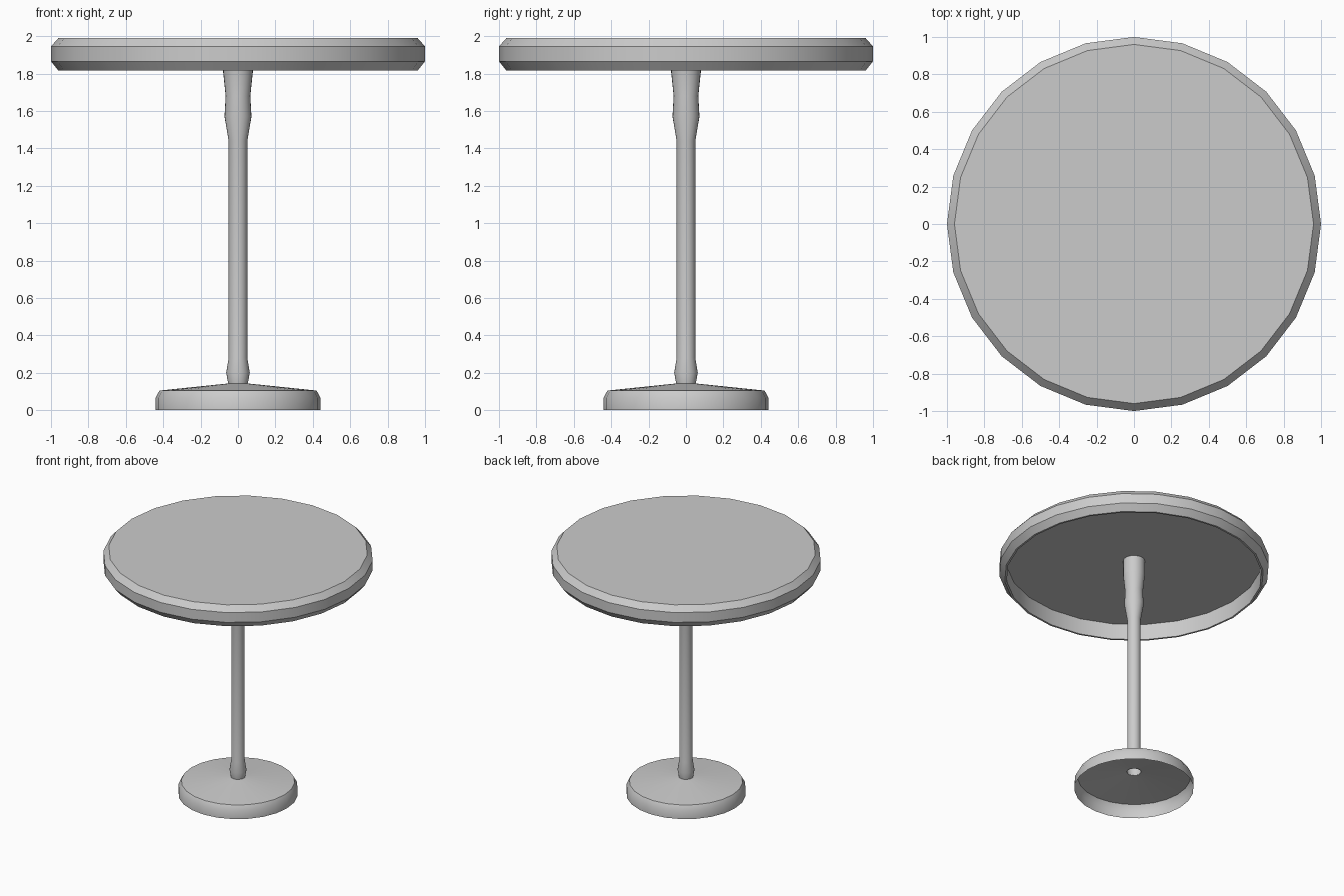
import bpy
import bmesh
import math

cube = bpy.data.objects.get("Cube")
if cube:
    bpy.data.objects.remove(cube, do_unlink=True)

grey = bpy.data.materials.new("plain grey")
grey.use_nodes = True
colour = (0.6, 0.6, 0.6, 1)
grey.diffuse_color = colour
grey.node_tree.nodes["Principled BSDF"].inputs["Base Color"].default_value = colour


def lathe(name, profile, sides):
    """Spin a (radius, height) profile, listed from bottom to top, about z."""
    bm = bmesh.new()
    verts = [bm.verts.new((r, 0, z)) for r, z in profile]
    edges = [bm.edges.new(pair) for pair in zip(verts, verts[1:])]
    bmesh.ops.spin(bm, geom=verts + edges, cent=(0, 0, 0), axis=(0, 0, 1),
                   angle=math.tau, steps=sides)
    bmesh.ops.remove_doubles(bm, verts=bm.verts, dist=0.0005)
    bmesh.ops.recalc_face_normals(bm, faces=bm.faces)
    mesh = bpy.data.meshes.new(name)
    bm.to_mesh(mesh)
    bm.free()
    mesh.materials.append(grey)
    obj = bpy.data.objects.new(name, mesh)
    bpy.context.collection.objects.link(obj)
    bpy.ops.object.select_all(action='DESELECT')
    obj.select_set(True)
    bpy.context.view_layer.objects.active = obj
    bpy.ops.object.shade_smooth_by_angle(angle=math.radians(30))
    return obj


# Round top with bevelled rim and recessed underside
lathe("table_top", [(0, 1.945), (0.945, 1.945), (0.945, 1.815), (0.96, 1.815),
                    (1, 1.865), (1, 1.945), (0.96, 1.99), (0, 1.99)], 24)

# Collar between the pole and the underside
lathe("pole_collar", [(0.08, 1.815), (0.08, 1.945)], 24)

# Hollow turned pole with a swelling at each end
lathe("pole", [(0.052, 0.14), (0.063, 0.2), (0.05, 0.28), (0.05, 1.44),
               (0.072, 1.57), (0.066, 1.68), (0.08, 1.815)], 24)

# Hollow foot with a shallow conical cover
lathe("foot", [(0.442, 0), (0.442, 0.065), (0.42, 0.105), (0.052, 0.143)], 24)
